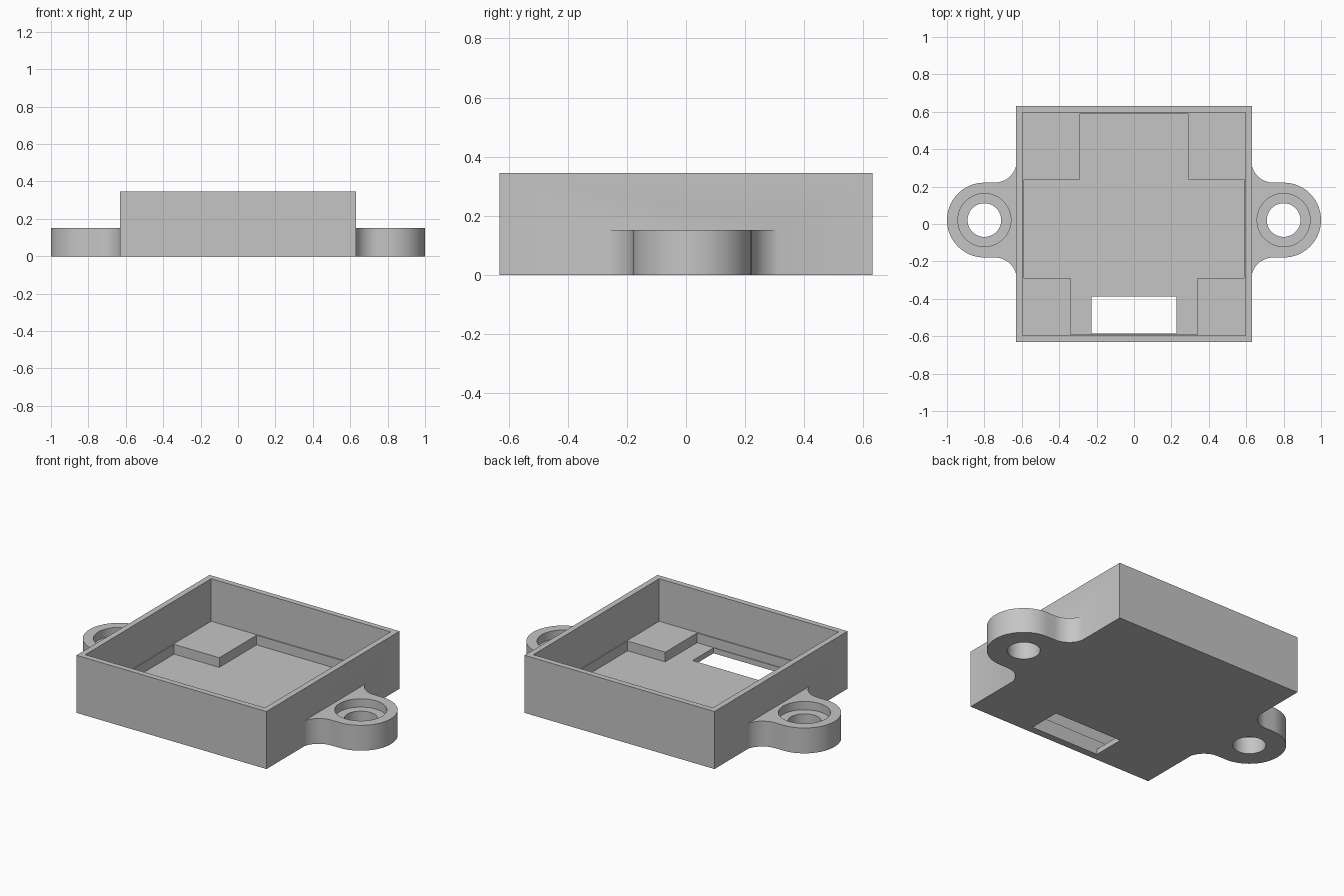
import bpy, bmesh, math
from mathutils import Vector

cube = bpy.data.objects.get("Cube")
if cube:
    bpy.data.objects.remove(cube, do_unlink=True)

grey = bpy.data.materials.new("plain grey")
grey.use_nodes = True
COLOUR = (0.56, 0.56, 0.56, 1)
grey.diffuse_color = COLOUR
grey.node_tree.nodes["Principled BSDF"].inputs["Base Color"].default_value = COLOUR

HALF, HEIGHT = 0.63, 0.345
FLOOR, PAD = 0.032, 0.09
LUG_X, LUG_Y, LUG_R, LUG_TOP = 0.8, 0.021, 0.2, 0.152
FILLET_R, FILLET_X = 0.12, 0.746


def prism(name, outline, z0, z1):
    """Extrude a closed 2D outline from z0 to z1."""
    bm = bmesh.new()
    face = bm.faces.new([bm.verts.new((x, y, z0)) for x, y in outline])
    top = bmesh.ops.extrude_face_region(bm, geom=[face])["geom"]
    bmesh.ops.translate(bm, vec=Vector((0, 0, z1 - z0)),
                        verts=[g for g in top if isinstance(g, bmesh.types.BMVert)])
    bmesh.ops.recalc_face_normals(bm, faces=bm.faces)
    mesh = bpy.data.meshes.new(name)
    bm.to_mesh(mesh)
    bm.free()
    obj = bpy.data.objects.new(name, mesh)
    bpy.context.collection.objects.link(obj)
    mesh.materials.append(grey)
    return obj


def rect(x0, x1, y0, y1):
    return [(x0, y0), (x1, y0), (x1, y1), (x0, y1)]


def arc(cx, cy, r, a0, a1, n):
    return [(cx + r * math.cos(a0 + (a1 - a0) * i / n),
             cy + r * math.sin(a0 + (a1 - a0) * i / n)) for i in range(n + 1)]


def boolean(obj, tool, operation):
    """Apply a boolean and remove its tool."""
    tool.hide_render = True
    mod = obj.modifiers.new(operation.lower(), "BOOLEAN")
    mod.operation, mod.solver, mod.object = operation, "EXACT", tool
    bpy.context.view_layer.objects.active = obj
    bpy.ops.object.modifier_apply(modifier=mod.name)
    bpy.data.objects.remove(tool, do_unlink=True)


# Open tray
tray = prism("tray", rect(-HALF, HALF, -HALF, HALF), 0, HEIGHT)
boolean(tray, prism("cavity", rect(-0.595, 0.595, -0.596, 0.596), PAD, HEIGHT + 0.1), "DIFFERENCE")

# Cross-shaped recess that leaves a raised pad in each corner
half_cross = [(0.34, -0.59), (0.34, -0.289), (0.589, -0.289),
              (0.589, 0.237), (0.29, 0.237), (0.29, 0.59)]
cross = half_cross + [(-x, y) for x, y in reversed(half_cross)]
boolean(tray, prism("recess", cross, FLOOR, PAD + 0.1), "DIFFERENCE")

# Slot through the floor
boolean(tray, prism("slot", rect(-0.228, 0.228, -0.586, -0.388), -0.1, PAD), "DIFFERENCE")

# Screw lugs with filleted roots and counterbored holes
fillet_y = LUG_R + FILLET_R
end = math.pi + math.acos((FILLET_X - HALF) / FILLET_R)
upper = arc(FILLET_X, fillet_y, FILLET_R, math.pi + (end - math.pi), 1.5 * math.pi, 10)
upper = [(HALF - 0.015, upper[0][1])] + upper
lower = [(x, -y) for x, y in reversed(upper)]
tip = arc(LUG_X, 0, LUG_R, math.pi / 2, -math.pi / 2, 36)
lug_outline = upper + tip + lower

for side in (1, -1):
    shape = [(side * x, y + LUG_Y) for x, y in lug_outline]
    boolean(tray, prism("lug", shape, 0, LUG_TOP), "UNION")
    for radius, bottom in ((0.09, -0.1), (0.142, 0.102)):
        circle = arc(side * LUG_X, LUG_Y, radius, 0, 2 * math.pi, 48)[:-1]
        boolean(tray, prism("bore", circle, bottom, LUG_TOP + 0.1), "DIFFERENCE")

# Smooth the round walls, keep the corners sharp
bpy.ops.object.select_all(action="DESELECT")
tray.select_set(True)
bpy.context.view_layer.objects.active = tray
bpy.ops.object.shade_smooth_by_angle(angle=math.radians(25))
